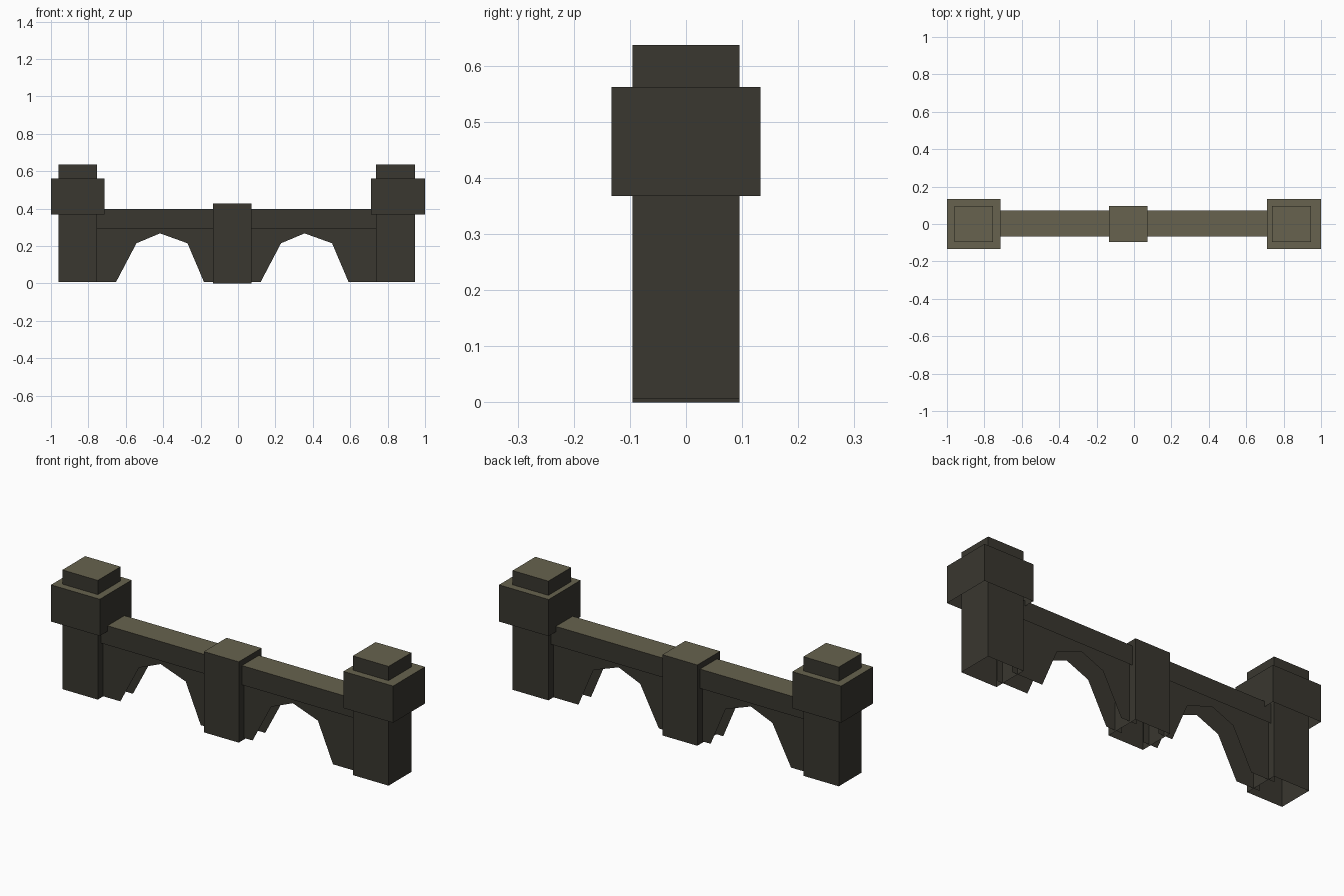
import bpy, bmesh

if "Cube" in bpy.data.objects:
    bpy.data.objects.remove(bpy.data.objects["Cube"])


def material(name, rgb):
    m = bpy.data.materials.new(name)
    m.diffuse_color = (*rgb, 1)
    m.use_nodes = True
    m.node_tree.nodes["Principled BSDF"].inputs["Base Color"].default_value = m.diffuse_color
    return m


dark = material("dark_stone", (0.041, 0.038, 0.029))
light = material("olive_top", (0.136, 0.124, 0.077))


def finish(name, bm):
    # upward faces are light, all walls are dark
    bm.normal_update()
    for f in bm.faces:
        f.material_index = 1 if f.normal.z > 0.5 else 0
    mesh = bpy.data.meshes.new(name)
    bm.to_mesh(mesh)
    bm.free()
    mesh.materials.append(dark)
    mesh.materials.append(light)
    obj = bpy.data.objects.new(name, mesh)
    bpy.context.collection.objects.link(obj)
    return obj


def block(name, x, y, z):
    """Box given by (min, max) on each axis, hollow from below."""
    bm = bmesh.new()
    bmesh.ops.create_cube(bm, size=1)
    for v in bm.verts:
        v.co = [r[0] + (r[1] - r[0]) * (c + 0.5) for r, c in zip((x, y, z), v.co)]
    bm.normal_update()
    low = [f for f in bm.faces if f.normal.z < -0.5]
    bmesh.ops.delete(bm, geom=low, context='FACES_ONLY')
    return finish(name, bm)


def arch_plate(name, profile, y, front):
    """Flat wall sheet with an arch cut out of its lower edge."""
    bm = bmesh.new()
    face = bm.faces.new([bm.verts.new((x, y, z)) for x, z in profile])
    bm.normal_update()
    if (face.normal.y < 0) != front:
        face.normal_flip()
    bmesh.ops.triangulate(bm, faces=[face])
    return finish(name, bm)


# end towers: tall shaft passing through a wider collar
for side, shaft, collar in (("left", (-0.96, -0.753), (-1.0, -0.715)),
                            ("right", (0.738, 0.947), (0.71, 1.0))):
    block(side + "_tower_shaft", shaft, (-0.095, 0.095), (0.007, 0.637))
    block(side + "_tower_collar", collar, (-0.133, 0.133), (0.368, 0.562))

# central pier
block("central_pier", (-0.133, 0.071), (-0.095, 0.095), (0, 0.427))

# walkway beam and the arched walls hanging below it
for side, x0, x1, shift in (("left", -0.79, -0.10, 0), ("right", 0.03, 0.77, 0.773)):
    block(side + "_walkway", (x0, x1), (-0.068, 0.073), (0.295, 0.397))
    arch = [(-0.652, 0.008), (-0.543, 0.215), (-0.417, 0.268),
            (-0.27, 0.215), (-0.182, 0.008)]
    profile = [(x0, 0.385), (x0, 0.008)] + [(x + shift, z) for x, z in arch]
    profile += [(x1, 0.008), (x1, 0.385)]
    arch_plate(side + "_arch_front", profile, -0.051, True)
    arch_plate(side + "_arch_back", profile, 0.054, False)
